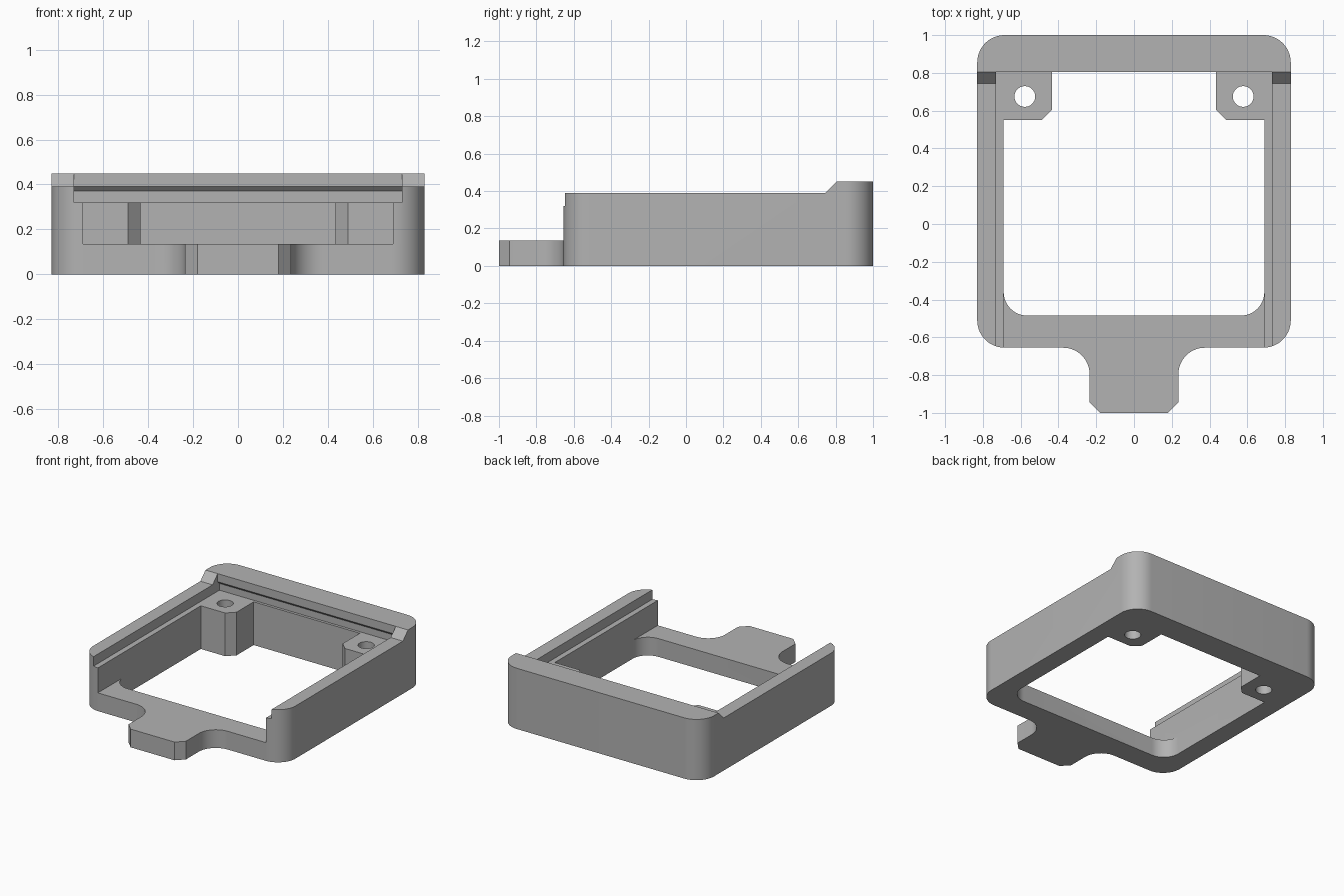
import bpy, bmesh
from math import cos, sin, pi, radians
from mathutils import Vector

cube = bpy.data.objects.get("Cube")
if cube:
    bpy.data.objects.remove(cube, do_unlink=True)

# Main dimensions
HALF_W, FRONT, BACK = 0.83, -0.655, 1.0
FLOOR, LEDGE, RAIL, TOP = 0.135, 0.32, 0.39, 0.45
LIP = 0.805            # front edge of the raised back lip
BAY = 0.69             # half width of the inner bay
SLOT = 0.73            # half width of the sliding lid slot

grey = bpy.data.materials.new("plain grey")
grey.use_nodes = True
grey.diffuse_color = (0.45, 0.45, 0.45, 1)
grey.node_tree.nodes["Principled BSDF"].inputs["Base Color"].default_value = (0.45, 0.45, 0.45, 1)


def arc(cx, cy, r, start, end, n=14):
    """Points on an arc, angles in degrees."""
    angles = [radians(start + (end - start) * i / n) for i in range(n + 1)]
    return [(cx + r * cos(a), cy + r * sin(a)) for a in angles]


def mirrored(half):
    """Close a right-hand half outline with its mirror image in x."""
    return half + [(-x, y) for x, y in reversed(half)]


def prism(name, outline, low, high, along_x=False):
    """Extrude an outline in z, or a y-z profile in x."""
    place = (lambda a, b, t: (t, a, b)) if along_x else (lambda a, b, t: (a, b, t))
    bm = bmesh.new()
    face = bm.faces.new([bm.verts.new(place(a, b, low)) for a, b in outline])
    new = bmesh.ops.extrude_face_region(bm, geom=[face])["geom"]
    bmesh.ops.translate(bm, verts=[g for g in new if isinstance(g, bmesh.types.BMVert)],
                        vec=Vector(place(0, 0, high - low)))
    bmesh.ops.recalc_face_normals(bm, faces=bm.faces)
    mesh = bpy.data.meshes.new(name)
    bm.to_mesh(mesh)
    bm.free()
    mesh.materials.append(grey)
    obj = bpy.data.objects.new(name, mesh)
    bpy.context.collection.objects.link(obj)
    return obj


def combine(target, tool, operation):
    """Apply a boolean and discard the tool."""
    tool.hide_render = True
    mod = target.modifiers.new(tool.name, "BOOLEAN")
    mod.operation, mod.object, mod.solver = operation, tool, "EXACT"
    bpy.context.view_layer.objects.active = target
    bpy.ops.object.modifier_apply(modifier=mod.name)
    bpy.data.objects.remove(tool, do_unlink=True)


# Rounded outer body
R = 0.145
body = prism("tray_frame", mirrored(
    arc(HALF_W - R, FRONT + R, R, -90, 0) + arc(HALF_W - R, BACK - R, R, 0, 90)), 0, TOP)

# Front tab with chamfered end and filleted root
F, TAB, CH = 0.14, 0.235, 0.055
tab = prism("front_tab", mirrored(
    [(TAB - CH, -1), (TAB, CH - 1)]
    + arc(TAB + F, FRONT - F, F, 180, 90) + [(TAB + F, FRONT + 0.05)]), 0, FLOOR)
combine(body, tab, "UNION")

# Lowered side rails with a sloped rise to the back lip
combine(body, prism("rail_cut", [
    (-1.2, RAIL), (LIP - 0.06, RAIL), (LIP, TOP), (LIP, 0.6), (-1.2, 0.6)], -1, 1, True), "DIFFERENCE")

# Lid slot, undercut beneath the back lip
combine(body, prism("slot_cut", [
    (-1.2, LEDGE), (LIP + 0.02, LEDGE), (LIP + 0.02, RAIL - 0.02),
    (LIP, RAIL), (LIP, 0.6), (-1.2, 0.6)], -SLOT, SLOT, True), "DIFFERENCE")

# Bay open to the front, leaving two chamfered corner bosses
bosses = [(BAY, 0.55), (0.49, 0.55), (0.435, 0.605), (0.435, LIP)]
combine(body, prism("bay_cut", mirrored([(BAY, -1.2)] + bosses), FLOOR, LEDGE + 0.02), "DIFFERENCE")

# Through opening in the floor, rounded at the front
r = 0.125
combine(body, prism("floor_cut", mirrored(
    arc(BAY - r, -0.485 + r, r, -90, 0) + bosses), -0.1, FLOOR + 0.05), "DIFFERENCE")

# Screw holes through the bosses
for side in (-1, 1):
    ring = arc(side * 0.578, 0.675, 0.055, 0, 360, 32)[:-1]
    combine(body, prism("screw_hole_cut", ring, -0.1, 0.5), "DIFFERENCE")

# Smooth curves, sharp edges
bpy.ops.object.select_all(action="DESELECT")
body.select_set(True)
bpy.context.view_layer.objects.active = body
bpy.ops.object.shade_smooth_by_angle(angle=radians(25))
